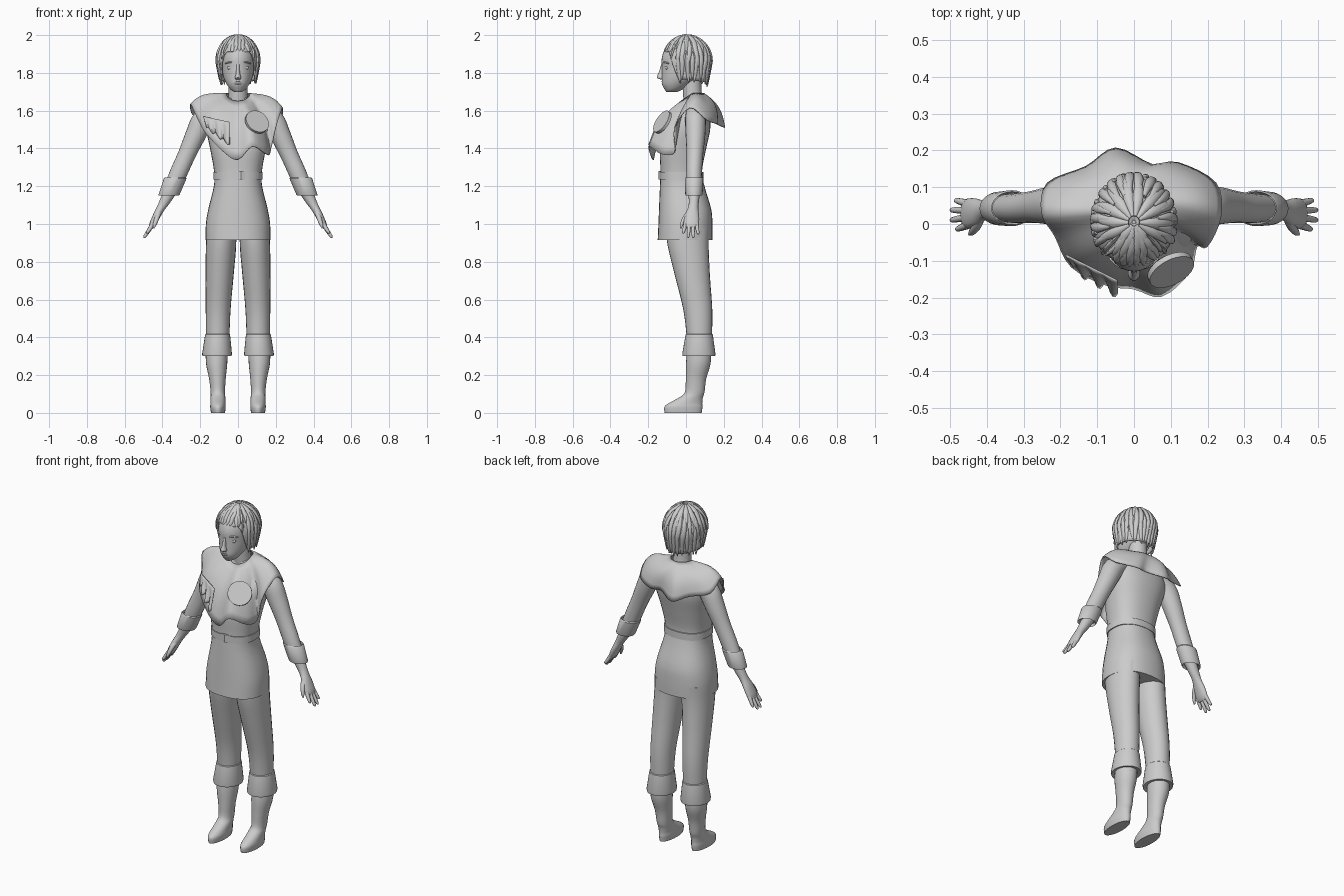
import bpy, bmesh, math, random
from mathutils import Vector

if "Cube" in bpy.data.objects:
    bpy.data.objects.remove(bpy.data.objects["Cube"])

random.seed(4)
grey = bpy.data.materials.new("plain_grey")
grey.diffuse_color = (0.6, 0.6, 0.6, 1)
grey.use_nodes = True
grey.node_tree.nodes["Principled BSDF"].inputs["Base Color"].default_value = grey.diffuse_color


def spline(rows, k, closed=False):
    """Smoothly add k steps between tuples of numbers."""
    n, out = len(rows), []
    for i in range(n if closed else n - 1):
        idx = [i - 1, i, i + 1, i + 2]
        p = [rows[j % n] if closed else rows[max(0, min(n - 1, j))] for j in idx]
        for s in range(k):
            t = s / k
            out.append(tuple(0.5 * (2 * b + (c - a) * t + (2 * a - 5 * b + 4 * c - d) * t * t
                                    + (3 * b - a - 3 * c + d) * t ** 3) for a, b, c, d in zip(*p)))
    return out if closed else out + [tuple(rows[-1])]


def build(name, grids, closed=True, caps=True, thick=0, angle=50):
    """Skin each grid of point rows into one object."""
    bm = bmesh.new()
    for g in grids:
        vs = [[bm.verts.new(p) for p in row] for row in g]
        n = len(vs[0])
        for a, b in zip(vs, vs[1:]):
            for i in range(n if closed else n - 1):
                j = (i + 1) % n
                bm.faces.new((a[i], a[j], b[j], b[i]))
        if caps and closed:
            bm.faces.new(vs[0])
            bm.faces.new(vs[-1])
    bmesh.ops.recalc_face_normals(bm, faces=bm.faces)
    me = bpy.data.meshes.new(name)
    bm.to_mesh(me)
    bm.free()
    me.materials.append(grey)
    ob = bpy.data.objects.new(name, me)
    bpy.context.collection.objects.link(ob)
    bpy.ops.object.select_all(action='DESELECT')
    ob.select_set(True)
    bpy.context.view_layer.objects.active = ob
    bpy.ops.object.shade_smooth_by_angle(angle=math.radians(angle))
    if thick:
        m = ob.modifiers.new("thickness", 'SOLIDIFY')
        m.thickness, m.offset = thick, 0
    return ob


def tube(rows, k=4, n=24, tilt=False, power=1.0):
    """Rows are x, y, z, half width, half depth."""
    rows = spline(rows, k) if k > 1 else rows
    out = []
    for i, (x, y, z, a, b) in enumerate(rows):
        u, v = Vector((1, 0, 0)), Vector((0, 1, 0))
        if tilt:
            t = Vector(rows[min(i + 1, len(rows) - 1)][:3]) - Vector(rows[max(i - 1, 0)][:3])
            t.normalize()
            v = (v - t * v.dot(t)).normalized()
            u = v.cross(t)
        ring = []
        for j in range(n):
            c, s = math.cos(math.tau * j / n), math.sin(math.tau * j / n)
            ring.append(Vector((x, y, z)) + u * a * math.copysign(abs(c) ** power, c)
                        + v * b * math.copysign(abs(s) ** power, s))
        out.append(ring)
    return out


def flip(rows, s):
    return [(r[0] * s,) + tuple(r[1:]) for r in rows]


# Tunic, belt and neck
tunic = [(0, -.005, .915, .172, .145), (0, -.003, 1.0, .17, .143), (0, -.005, 1.08, .157, .138),
         (0, -.02, 1.2, .128, .118), (0, -.025, 1.28, .127, .11), (0, -.015, 1.4, .148, .122),
         (0, .01, 1.5, .168, .118), (0, .03, 1.57, .165, .095), (0, .045, 1.63, .105, .065), (0, .04, 1.67, .05, .045)]
build("tunic", [tube(tunic, 4, 32, power=.85)])
build("belt", [tube([(0, -.024, z, .131, .116) for z in (1.235, 1.275)], 1, 32, power=.85)], angle=30)
build("buckle", [tube([(.015, -.138, z, .025, .008) for z in (1.235, 1.28)], 1, 4)], angle=20)
build("neck", [tube([(0, .05, 1.6, .06, .055), (0, .035, 1.68, .05, .05), (0, .03, 1.78, .05, .05)])])

# Head with nose, brows, eyes, lips and ears
head = [(0, -.075, 1.70, .022, .03), (0, -.066, 1.712, .04, .047), (0, -.05, 1.74, .06, .077),
        (0, -.022, 1.78, .078, .106), (0, -.008, 1.83, .086, .12), (0, -.002, 1.88, .09, .126),
        (0, 0, 1.93, .082, .108), (0, 0, 1.97, .045, .06)]
build("head", [tube(head, 4, 32)])
build("nose", [tube([(0, -.125, 1.765, .012, .008), (0, -.133, 1.775, .017, .022),
                     (0, -.128, 1.80, .01, .017), (0, -.121, 1.845, .009, .01)], 3, 12)])
build("lips", [tube([(0, -.114, 1.733, .014, .008), (0, -.119, 1.742, .024, .011), (0, -.117, 1.748, .024, .008),
                     (0, -.119, 1.754, .02, .011), (0, -.118, 1.761, .01, .007)], 2, 14)])
for s, side in ((1, "left"), (-1, "right")):
    build(side + "_eye", [tube(flip([(.038, -.1, 1.816, .008, .004), (.038, -.103, 1.822, .018, .009),
                                     (.038, -.103, 1.832, .018, .009), (.038, -.1, 1.838, .008, .004)], s), 3, 14)])
    build(side + "_brow", [tube(flip([(.014, -.122, 1.85, .004, .004), (.04, -.113, 1.857, .005, .006),
                                      (.066, -.093, 1.85, .003, .004)], s), 3, 8, True)])
    build(side + "_ear", [tube(flip([(.084, -.005, 1.785, .008, .008), (.091, .0, 1.81, .012, .019),
                                     (.091, .003, 1.84, .012, .022), (.085, .003, 1.855, .006, .01)], s), 3, 12)])


# Hair: cap plus overlapping tapered locks
def hem(a):
    f = math.cos(a)
    t = max(0, min(1, (f - .35) / .45))
    return 1.765 + .145 * t * t * (3 - 2 * t) - .015 * max(0, -f)


def scalp(a, t, lift=0, drop=0):
    """Point on the hair surface; angle 0 is the front, t runs crown to hem."""
    end, top = hem(a) - drop, 1.86
    arc = math.acos(max(0, min(1, (end - top) / .128)))
    fall = max(0, top - end)
    s = t * (arc * .128 + fall)
    th = min(arc, s / .128)
    down = max(0, s - arc * .128) if fall else 0
    r = math.sin(th) * (1 - 1.3 * down) + lift
    return Vector(((.108 + lift) * r * math.sin(a), .004 - (.126 + lift) * r * math.cos(a),
                   top + (.128 + lift) * math.cos(th) - down))


build("hair_cap", [[[scalp(math.tau * i / 48, .02 + .98 * t / 14) for i in range(48)] for t in range(15)]],
      caps=False, thick=.008)


def lock(a, t0, t1, width, lift):
    rows, sweep = [], random.uniform(-.12, .12)
    for i in range(9):
        t = i / 8
        b = a + sweep * t * t
        tt = t0 + (t1 - t0) * t
        c = scalp(b, tt, lift * (1 - .3 * t))
        du = (scalp(b + .03, tt) - scalp(b - .03, tt)).normalized()
        nrm = du.cross(scalp(b, tt + .02) - scalp(b, tt - .02)).normalized()
        w = width * min(1, .45 + 1.5 * t) * (1 - t ** 4 * .8)
        rows.append([c + du * w * math.cos(math.tau * j / 8) + nrm * .008 * (1 - .5 * t ** 3) * math.sin(math.tau * j / 8)
                     for j in range(8)])
    return rows


locks = []
for count, t0, t1, wid, lift in ((30, .5, 1.04, .0125, .004), (24, .25, .8, .0135, .007), (14, .05, .5, .015, .009)):
    for i in range(count):
        a = math.tau * (i + .5) / count + random.uniform(-.04, .04)
        locks.append(lock(a, t0, t1 + random.uniform(-.06, .05), wid, lift))
build("hair_locks", locks)

# Arms, gloves, legs and boots, mirrored
for s, side in ((1, "left"), (-1, "right")):
    arm = [(.13, .05, 1.59, .045, .05), (.185, .05, 1.55, .058, .055), (.225, .05, 1.47, .054, .052),
           (.27, .047, 1.37, .047, .044), (.315, .043, 1.27, .046, .041), (.35, .043, 1.19, .042, .038)]
    build(side + "_arm", [tube(flip(arm, s), 4, 20, True)])
    cuff = [(.355, .042, 1.165, .035, .03), (.367, .042, 1.15, .053, .043), (.364, .042, 1.158, .056, .046),
            (.333, .043, 1.24, .06, .049), (.331, .043, 1.246, .056, .045), (.345, .043, 1.215, .045, .038)]
    build(side + "_cuff", [[r for r in tube(flip(cuff, s), 1, 24)]], angle=35)
    glove = [(.35, .043, 1.19, .036, .034), (.385, .042, 1.125, .028, .027), (.408, .038, 1.085, .022, .027),
             (.43, .032, 1.045, .02, .038), (.452, .028, 1.0, .017, .041), (.462, .027, .98, .011, .035)]
    parts = [tube(flip(glove, s), 3, 16, True)]
    for y0, y1, tip in ((-.003, -.014, .95), (.018, .011, .927), (.037, .038, .927), (.056, .064, .945)):
        x1 = .46 + (.985 - tip) * .62
        parts.append(tube(flip([(.452, y0, 1.0, .012, .011), (.452 + (x1 - .452) * .5, (y0 + y1) / 2, (1 + tip) / 2, .0105, .0095),
                                (x1 - .002, y1, tip + .006, .008, .007), (x1, y1, tip, .003, .003)], s), 2, 10, True))
    parts.append(tube(flip([(.415, .025, 1.07, .013, .014), (.428, -.005, 1.035, .013, .012),
                            (.44, -.022, 1.0, .01, .009), (.447, -.028, .978, .004, .004)], s), 3, 10, True))
    build(side + "_glove", parts)
    leg = [(.088, .008, .98, .078, .115), (.09, .012, .88, .08, .108), (.098, .035, .72, .074, .092),
           (.105, .062, .55, .066, .077), (.107, .07, .42, .062, .068), (.108, .07, .34, .058, .064)]
    build(side + "_leg", [tube(flip(leg, s), 4, 24)])
    top = [(.112, .07, .305, .055, .06), (.111, .068, .3, .077, .086), (.111, .068, .312, .079, .088),
           (.108, .07, .415, .066, .072), (.107, .07, .42, .06, .066)]
    build(side + "_boot_cuff", [tube(flip(top, s), 1, 28)], angle=35)
    boot = [(.106, -.015, 0, .037, .098), (.106, -.014, .03, .041, .101), (.106, -.004, .05, .04, .09),
            (.106, .025, .08, .039, .064), (.107, .046, .11, .038, .052), (.109, .053, .18, .044, .054),
            (.113, .065, .26, .056, .065), (.113, .07, .33, .058, .064)]
    build(side + "_boot", [tube(flip(boot, s), 4, 24)])

# Shoulder mantle draped from the neck
edge = [(0, -.175, 1.34), (.075, -.195, 1.41), (.15, -.13, 1.37), (.17, -.06, 1.38), (.2, -.06, 1.51),
        (.235, .02, 1.615), (.222, .11, 1.55), (.12, .165, 1.53), (.05, .16, 1.53), (-.05, .205, 1.51),
        (-.13, .155, 1.54), (-.235, .11, 1.57), (-.25, .03, 1.635), (-.215, -.03, 1.56), (-.17, -.115, 1.48),
        (-.075, -.165, 1.38)]
outer = spline(edge, 4, True)
mantle = []
for r in range(9):
    t, row = r / 8, []
    for i, p in enumerate(outer):
        a = math.tau * i / len(outer)
        f = max(0, math.cos(a))
        neck = Vector((.062 * math.sin(a), .035 - .06 * math.cos(a), 1.69 - .04 * f))
        q = neck.lerp(Vector(p), t)
        b = math.sin(math.pi * t) * .024
        row.append(q + Vector((math.sin(a) * b, -math.cos(a) * b, b * .8)))
    mantle.append(row)
build("mantle", [mantle], caps=False, thick=.006)

# Gathered scarf fold on the right breast
fold = []
for r in range(7):
    t = r / 6
    fold.append([Vector((-.185 + .14 * u + .02 * t * (1 - u), -.085 - .07 * u - .035 * t
                         + .014 * t * math.sin(u * 19), 1.57 - .03 * u - (.06 + .06 * u) * t + .008 * math.sin(u * 19) * t))
                 for u in (i / 20 for i in range(21))])
build("scarf_fold", [fold], closed=False, thick=.005)

# Round clasp on the left breast
axis = Vector((.4, -.75, .5)).normalized()
bpy.ops.mesh.primitive_cylinder_add(vertices=32, radius=.066, depth=.016, location=(.1, -.125, 1.54),
                                    rotation=axis.to_track_quat('Z', 'Y').to_euler())
clasp = bpy.context.object
clasp.name = "clasp"
clasp.data.materials.append(grey)
bpy.ops.object.shade_smooth_by_angle(angle=math.radians(30))
